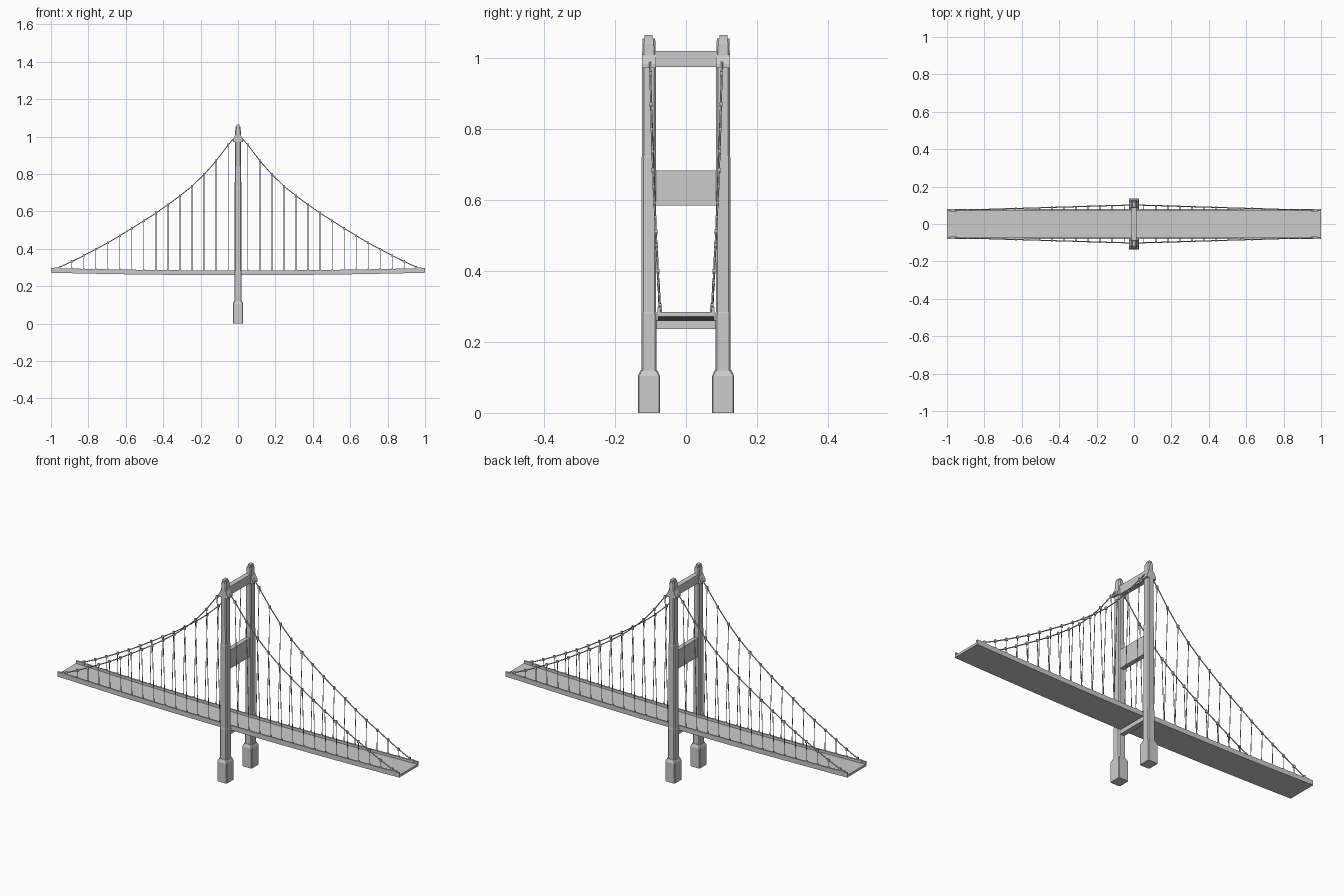
import bpy, bmesh
from mathutils import Vector

if "Cube" in bpy.data.objects:
    bpy.data.objects.remove(bpy.data.objects["Cube"])


def finish(name, bm):
    bmesh.ops.recalc_face_normals(bm, faces=bm.faces)
    me = bpy.data.meshes.new(name)
    bm.to_mesh(me)
    bm.free()
    ob = bpy.data.objects.new(name, me)
    bpy.context.collection.objects.link(ob)
    return ob


def skin(bm, loops):
    rings = [[bm.verts.new(p) for p in loop] for loop in loops]
    n = len(rings[0])
    for a, b in zip(rings, rings[1:]):
        for i in range(n):
            j = (i + 1) % n
            bm.faces.new((a[i], a[j], b[j], b[i]))
    bm.faces.new(rings[0][::-1])
    bm.faces.new(rings[-1])


def octagon(cx, cy, z, hx, hy, c):
    pts = [(hx, -hy + c), (hx, hy - c), (hx - c, hy), (-hx + c, hy),
           (-hx, hy - c), (-hx, -hy + c), (-hx + c, -hy), (hx - c, -hy)]
    return [(cx + x, cy + y, z) for x, y in pts]


def add_box(bm, centre, size):
    r = bmesh.ops.create_cube(bm, size=1)
    for v in r["verts"]:
        v.co = Vector([c + a * s for c, a, s in zip(centre, v.co, size)])


def box(name, centre, size):
    bm = bmesh.new()
    add_box(bm, centre, size)
    return finish(name, bm)


def wires(name, paths, radius):
    cu = bpy.data.curves.new(name, 'CURVE')
    cu.dimensions = '3D'
    cu.bevel_depth = radius
    cu.bevel_resolution = 1
    cu.use_fill_caps = True
    for path in paths:
        sp = cu.splines.new('POLY')
        sp.points.add(len(path) - 1)
        for p, co in zip(sp.points, path):
            p.co = (*co, 1)
    ob = bpy.data.objects.new(name, cu)
    bpy.context.collection.objects.link(ob)


def sag(x):
    return 0.013 * x * x


# Gently sagging channel-shaped road deck with raised curbs
profile = [(-.08, .259), (.08, .259), (.08, .284), (.072, .284),
           (.072, .271), (-.072, .271), (-.072, .284), (-.08, .284)]
bm = bmesh.new()
skin(bm, [[(x, y, z + sag(x)) for y, z in profile]
          for x in [-1 + i / 8 for i in range(17)]])
finish("road_deck", bm)

# Tower legs, footings, saddles and caps on both sides
for s, side in ((-1, "front"), (1, "back")):
    bm = bmesh.new()
    skin(bm, [octagon(0, s * .1045, z, hx, hy, .005) for z, hx, hy in
              ((.10, .020, .0215), (.28, .020, .0215), (.285, .0185, .0205),
               (.72, .0185, .0205), (.725, .0175, .0195), (.975, .0165, .0195),
               (1.04, .0145, .0185), (1.055, .012, .0175))])
    finish(side + "_tower_leg", bm)
    bm = bmesh.new()
    skin(bm, [octagon(0, s * .1045, z, hx, hy, c) for z, hx, hy, c in
              ((0, .028, .031, .003), (.104, .028, .031, .003), (.12, .022, .024, .005))])
    finish(side + "_footing", bm)
    bm = bmesh.new()
    skin(bm, [[(x, s * .1045 + y, z) for x, z in
               ((-.027, .972), (.027, .972), (.027, .984), (.014, 1.01), (-.014, 1.01), (-.027, .984))]
              for y in (-.0195, .0195)])
    finish(side + "_cable_saddle", bm)
    box(side + "_leg_cap", (0, s * .1055, 1.059), (.016, .023, .013))

# Cross beams between the legs
for name, lo, hi, w in (("top_beam", .975, 1.02, .026),
                        ("middle_beam", .585, .683, .024),
                        ("lower_beam", .237, .262, .026)):
    box(name, (0, 0, (lo + hi) / 2), (w, .176, hi - lo))

# Main cables, hangers and their fittings
heights = [.955, .87, .797, .735, .683, .636, .591, .55, .51, .47,
           .432, .398, .364, .332, .302]
cables, hangers = [], []
clamps, feet, anchors = bmesh.new(), bmesh.new(), bmesh.new()
for sx in (-1, 1):
    for sy in (-1, 1):
        cable = [(0, sy * .102, 1.0), (sx * .02, sy * .1015, .993)]
        for i, z in enumerate(heights):
            x = .053 + i * .0643
            top = (sx * x, sy * (.102 - .03 * x), z)
            foot = (sx * x, sy * .0755, .283 + sag(x))
            cable.append(top)
            add_box(clamps, top, (.010, .008, .014))
            if i < 14:
                hangers.append([top, foot])
                add_box(feet, foot, (.008, .007, .012))
        cable.append((sx * .985, sy * .072, .285))
        cables.append(cable)
        add_box(anchors, (sx * .965, sy * .073, .293), (.03, .011, .014))
wires("main_cables", cables, .0028)
wires("hangers", hangers, .0018)
finish("cable_clamps", clamps)
finish("hanger_feet", feet)
finish("cable_anchors", anchors)
